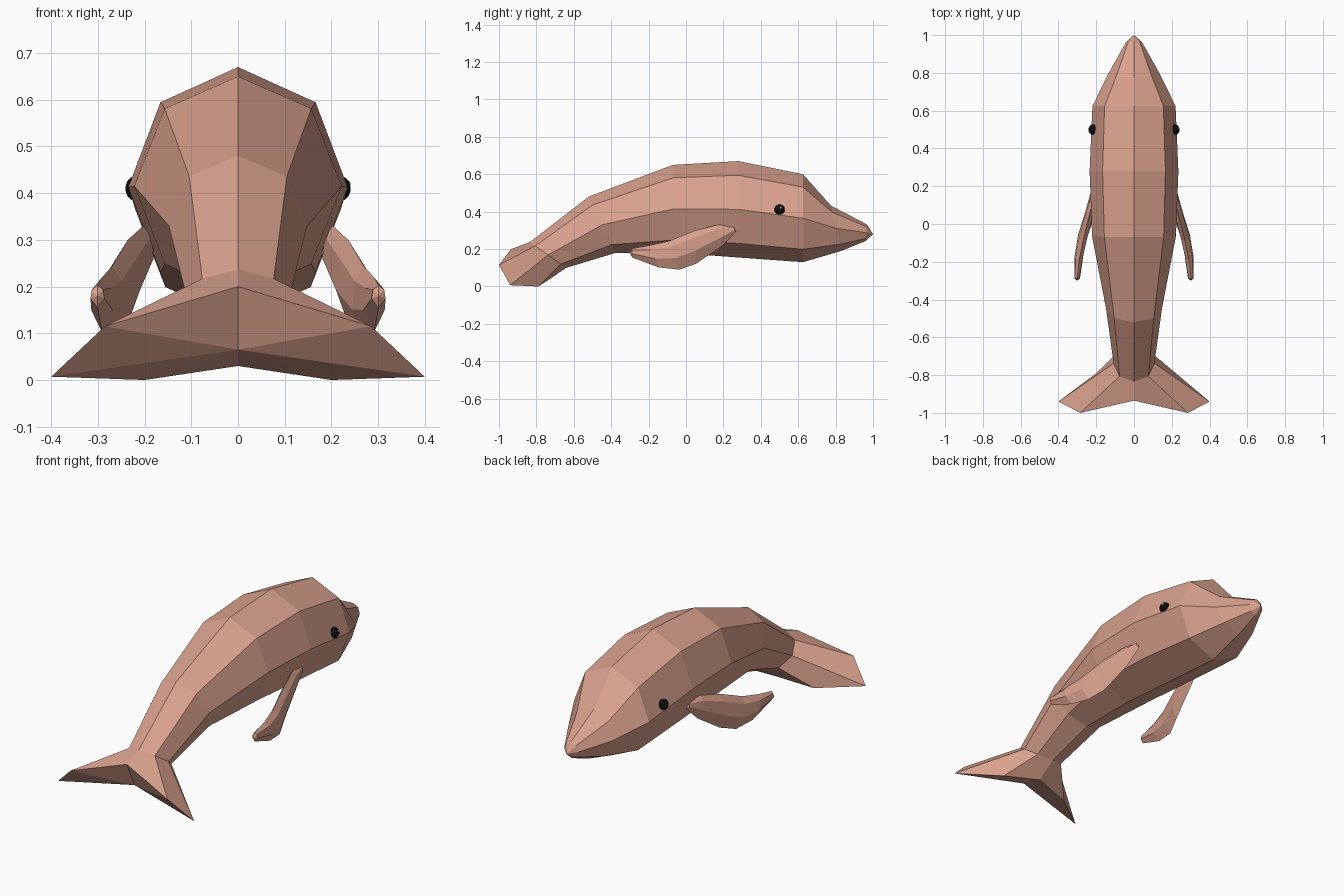
import bpy, bmesh, math

if "Cube" in bpy.data.objects:
    bpy.data.objects.remove(bpy.data.objects["Cube"])


def material(name, rgb):
    m = bpy.data.materials.new(name)
    m.diffuse_color = (*rgb, 1)
    m.use_nodes = True
    m.node_tree.nodes["Principled BSDF"].inputs["Base Color"].default_value = m.diffuse_color
    return m


skin = material("salmon skin", (0.70, 0.36, 0.27))
black = material("eye black", (0.004, 0.004, 0.004))
white = material("eye highlight", (0.85, 0.82, 0.78))


def finish(bm, name, mat):
    bmesh.ops.recalc_face_normals(bm, faces=bm.faces[:])
    me = bpy.data.meshes.new(name)
    bm.to_mesh(me)
    bm.free()
    me.materials.append(mat)
    ob = bpy.data.objects.new(name, me)
    bpy.context.collection.objects.link(ob)
    return ob


def loft(name, rings, start_tip, end_tip, mat):
    """Skin equal-sized rings and close each end with a fan to a point."""
    bm = bmesh.new()
    rows = [[bm.verts.new(p) for p in r] for r in rings]
    n = len(rows[0])
    for a, b in zip(rows, rows[1:]):
        for i in range(n):
            j = (i + 1) % n
            bm.faces.new((a[i], a[j], b[j], b[i]))
    for row, tip in ((rows[0], start_tip), (rows[-1], end_tip)):
        t = bm.verts.new(tip)
        for i in range(n):
            bm.faces.new((row[i], row[(i + 1) % n], t))
    return finish(bm, name, mat)


def octagon(yt, zt, yb, zb, w):
    """Tilted octagon from its top point, bottom point and half width."""
    pts = []
    for i in range(8):
        a = i * math.pi / 4
        t = (1 - math.cos(a)) / 2
        pts.append((w * math.sin(a), yt + (yb - yt) * t, zt + (zb - zt) * t))
    return pts


# Body and tail flukes: fluke ring first, then octagons from tail to snout
half = [(0, -0.935, 0.20), (0.285, -1.0, 0.115), (0.40, -0.94, 0.007),
        (0.20, -0.79, 0.0), (0, -0.743, 0.03)]
fluke = half + [(-x, y, z) for x, y, z in half[3:0:-1]]
stations = [
    (-0.835, 0.237, -0.64, 0.10, 0.108),
    (-0.52, 0.48, -0.375, 0.18, 0.148),
    (-0.07, 0.65, -0.06, 0.18, 0.222),
    (0.28, 0.67, 0.28, 0.155, 0.235),
    (0.625, 0.60, 0.625, 0.13, 0.22),
    (0.775, 0.432, 0.83, 0.19, 0.132),
    (0.967, 0.332, 0.96, 0.243, 0.042),
]
loft("body", [fluke] + [octagon(*s) for s in stations],
     (0, -0.87, 0.065), (0, 1.0, 0.28), skin)

# Side fins: (x, upper edge y z, lower edge y z, half thickness)
fin = [
    (0.190, 0.250, 0.322, 0.267, 0.288, 0.012),
    (0.203, 0.170, 0.330, 0.190, 0.213, 0.022),
    (0.236, 0.050, 0.300, 0.050, 0.120, 0.026),
    (0.270, -0.090, 0.243, -0.035, 0.090, 0.026),
    (0.291, -0.195, 0.220, -0.145, 0.102, 0.023),
    (0.301, -0.288, 0.203, -0.288, 0.155, 0.015),
]
for side, label in ((1, "right"), (-1, "left")):
    rings = []
    for x, yu, zu, yl, zl, h in fin:
        ring = []
        for t, o in ((0, 0), (0.2, 0.8), (0.6, 1), (1, 0), (0.6, -1), (0.2, -0.8)):
            ring.append((side * (x + o * h), yu + (yl - yu) * t, zu + (zl - zu) * t))
        rings.append(ring)
    loft(label + "_fin", rings, (side * 0.187, 0.265, 0.31),
         (side * 0.301, -0.30, 0.18), skin)


# Eyes with a tiny highlight
def ball(name, centre, r, sx, mat):
    bm = bmesh.new()
    bmesh.ops.create_uvsphere(bm, u_segments=16, v_segments=10, radius=r)
    for v in bm.verts:
        v.co.x *= sx
    bmesh.ops.translate(bm, verts=bm.verts[:], vec=centre)
    return finish(bm, name, mat)


for side, label in ((1, "right"), (-1, "left")):
    ball(label + "_eye", (side * 0.216, 0.50, 0.41), 0.028, 0.9, black)
ball("eye_highlight", (0.234, 0.507, 0.42), 0.007, 1, white)
